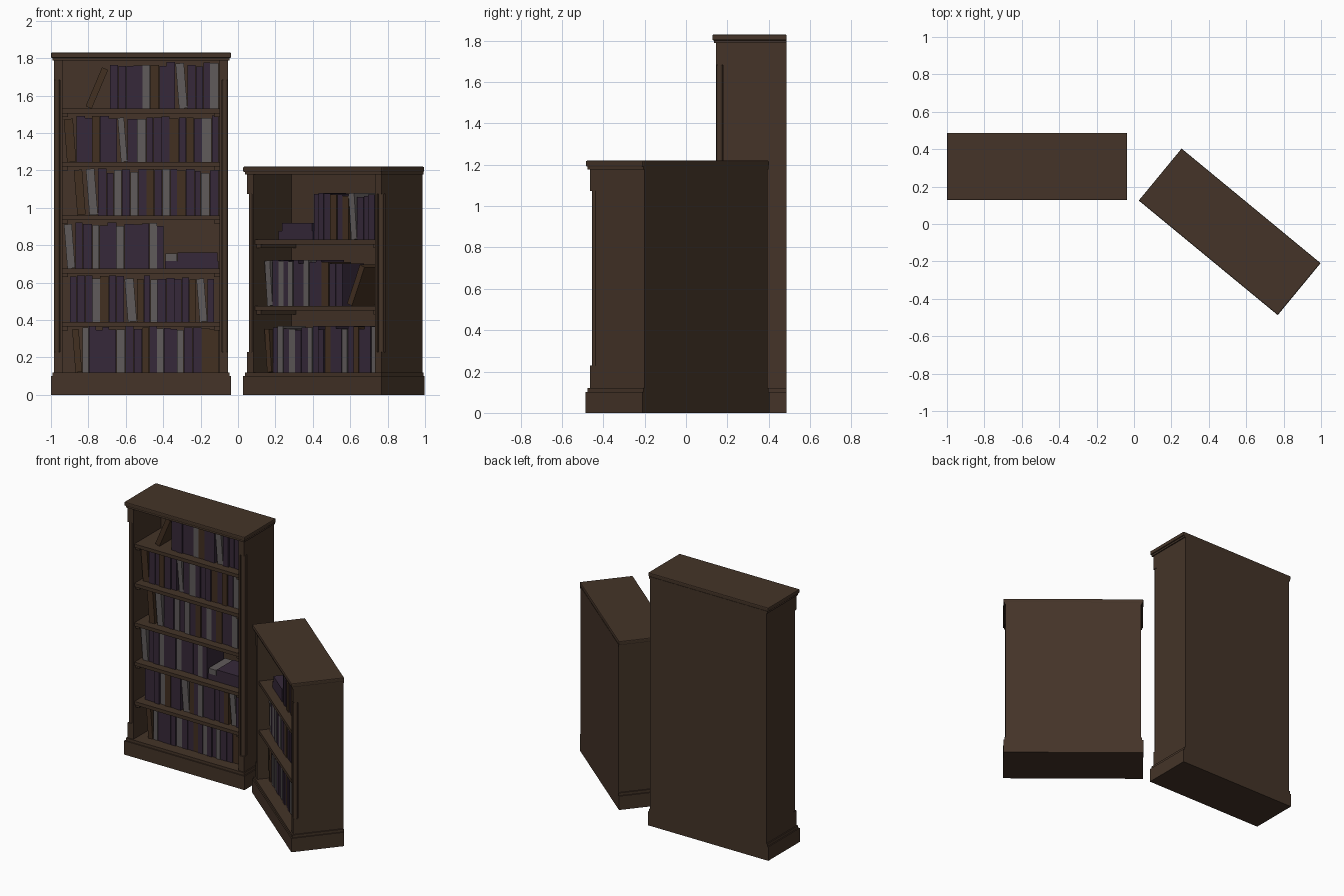
import bpy, bmesh, math, random
from mathutils import Matrix, Vector

if "Cube" in bpy.data.objects:
    bpy.data.objects.remove(bpy.data.objects["Cube"])

random.seed(4)


def material(name, rgb):
    m = bpy.data.materials.new(name)
    m.diffuse_color = (*rgb, 1)
    m.use_nodes = True
    m.node_tree.nodes["Principled BSDF"].inputs["Base Color"].default_value = m.diffuse_color
    return m


WOOD = material("dark wood", (0.058, 0.034, 0.021))
BOOKS = [material("purple cloth", (0.037, 0.022, 0.041)),
         material("grey cloth", (0.118, 0.105, 0.104)),
         material("brown leather", (0.055, 0.029, 0.015))]
KIND = "PGB"

HW, HD = 0.4815, 0.18       # half width and half depth over plinth and cap
BODY, OPEN = 0.466, 0.42    # half width of carcass and of the opening
FRONT, BACK = -0.163, 0.18
SPINE, TAIL = -0.09, 0.10   # front and rear of the books


def add_box(bm, x0, x1, y0, y1, z0, z1, mat=0, xf=None):
    geo = bmesh.ops.create_cube(bm, size=1)
    for v in geo["verts"]:
        v.co = Vector((x0 + (v.co.x + .5) * (x1 - x0),
                       y0 + (v.co.y + .5) * (y1 - y0),
                       z0 + (v.co.z + .5) * (z1 - z0)))
        if xf:
            v.co = xf @ v.co
        for f in v.link_faces:
            f.material_index = mat


def finish(name, bm, place, mats, bevel=0):
    me = bpy.data.meshes.new(name)
    bm.to_mesh(me)
    bm.free()
    for m in mats:
        me.materials.append(m)
    ob = bpy.data.objects.new(name, me)
    bpy.context.collection.objects.link(ob)
    ob.matrix_world = place
    if bevel:
        mod = ob.modifiers.new("bevel", 'BEVEL')
        mod.width, mod.segments = bevel, 2
    return ob


def boxes(name, place, dims, bevel=0):
    bm = bmesh.new()
    for d in dims:
        add_box(bm, *d)
    return finish(name, bm, place, [WOOD], bevel)


def mirrored(x0, x1, *rest):
    return [(x0, x1, *rest), (-x1, -x0, *rest)]


def build_case(tag, place, height, shelves):
    top = height - 0.042
    # plinth with a stepped top, and cap with a rounded edge
    boxes(tag + "_plinth", place, [(-HW, HW, -HD, HD, 0, .1)])
    boxes(tag + "_plinth_step", place, [(-.474, .474, -.172, BACK, .1, .12)])
    boxes(tag + "_cap_moulding", place, [(-.474, .474, -.172, BACK, top, top + .015)])
    boxes(tag + "_cap", place, [(-HW, HW, -HD, HD, top + .013, height)], .006)
    # side walls and back panel
    boxes(tag + "_side_walls", place, mirrored(OPEN, BODY, FRONT + .034, BACK, .12, top))
    boxes(tag + "_back_panel", place, [(-OPEN, OPEN, .155, BACK, .12, top)])
    # front stiles, with square blocks above and below the corner columns
    boxes(tag + "_stiles", place, mirrored(OPEN, .433, FRONT, FRONT + .034, .12, top))
    boxes(tag + "_corner_blocks", place,
          mirrored(.433, BODY, FRONT, FRONT + .034, .12, .23)
          + mirrored(.433, BODY, FRONT, FRONT + .034, top - .105, top))
    # round corner columns
    bm = bmesh.new()
    length = top - .105 - .23
    for s in (-1, 1):
        bmesh.ops.create_cone(bm, cap_ends=True, segments=16, radius1=.0155,
                              radius2=.0155, depth=length,
                              matrix=Matrix.Translation((s * .449, FRONT + .019, .23 + length / 2)))
    ob = finish(tag + "_corner_columns", bm, place, [WOOD])
    bpy.context.view_layer.objects.active = ob
    ob.select_set(True)
    bpy.ops.object.shade_smooth_by_angle(angle=math.radians(40))
    ob.select_set(False)
    # shelves resting on side cleats
    boxes(tag + "_shelves", place,
          [(-OPEN, OPEN, FRONT + .012, .155, z - .025, z) for z in shelves])
    cleats = []
    for z in shelves:
        cleats += mirrored(OPEN - .03, OPEN, FRONT + .025, .155, z - .045, z - .025)
    boxes(tag + "_shelf_cleats", place, cleats)


def lean(x, z, deg):
    return Matrix.Translation((x, 0, z)) @ Matrix.Rotation(math.radians(deg), 4, 'Y')


def book_row(name, place, z, x0, x1, code, leaning=None, stack=()):
    """Upright books; a lower-case letter tips its book slightly to the left."""
    bm = bmesh.new()
    tip = 4.5
    extra = .24 * math.sin(math.radians(tip))
    weights = [random.uniform(.8, 1.2) for _ in code]
    unit = (x1 - x0 - extra * sum(c.islower() for c in code)) / sum(weights)
    x = x0
    for c, wt in zip(code, weights):
        w, h = wt * unit, random.uniform(.226, .25)
        front = SPINE + random.uniform(-.006, .006)
        if c.islower():
            x += extra
        xf = lean(x, z, -tip if c.islower() else 0)
        add_box(bm, .0008, w - .0008, front, TAIL, 0, h, KIND.index(c.upper()), xf)
        x += w
    # one book leaning to the right
    if leaning is not None:
        add_box(bm, -.035, 0, SPINE, TAIL, 0, .225, 2, lean(leaning, z, 23))
    # books lying flat: x0, x1, z0, z1, kind
    for a, b, low, high, kind in stack:
        add_box(bm, a, b, SPINE, TAIL, z + low, z + high, KIND.index(kind))
    finish(name, bm, place, BOOKS)


# tall bookcase, square to the front
tall = Matrix.Translation((-.5185, .307, 0))
levels = [.12, .39, .675, .96, 1.245, 1.53]
build_case("tall_case", tall, 1.83, levels[1:])
book_row("tall_books_1", tall, levels[0], -.37, .415, "bGPPPPGPPBPGPPGPPBB")
book_row("tall_books_2", tall, levels[1], -.381, .39, "PPPGBPPgBPGPPPPBgP")
book_row("tall_books_3", tall, levels[2], -.413, .121, "gPPGPPGPPPGP",
         stack=[(.127, .415, 0, .042, "P"), (.195, .41, .042, .085, "P"),
                (.13, .192, .042, .08, "G")])
book_row("tall_books_4", tall, levels[3], -.36, .415, "bgPPGPGPBPGPBPPGP")
book_row("tall_books_5", tall, levels[4], -.415, .415, "bPPBPPgPGPPPBPBPGP")
book_row("tall_books_6", tall, levels[5], -.167, .415, "PPPPGBPPgPPPG", leaning=-.264)

# low bookcase, turned toward the left
low = Matrix.Translation((.5115, -.042, 0)) @ Matrix.Rotation(math.radians(-39.5), 4, 'Z')
levels = [.12, .475, .83]
build_case("low_case", low, 1.22, levels[1:])
book_row("low_books_1", low, levels[0], -.405, .41, "bPGPGPPGPPBPPGPBPPGP")
book_row("low_books_2", low, levels[1], -.41, .13, "gPGPGPPGPPBPP", leaning=.2)
book_row("low_books_3", low, levels[2], -.066, .41, "PPPBPBgPPPG",
         stack=[(-.307, -.07, 0, .045, "P"), (-.285, -.075, .045, .09, "P")])
